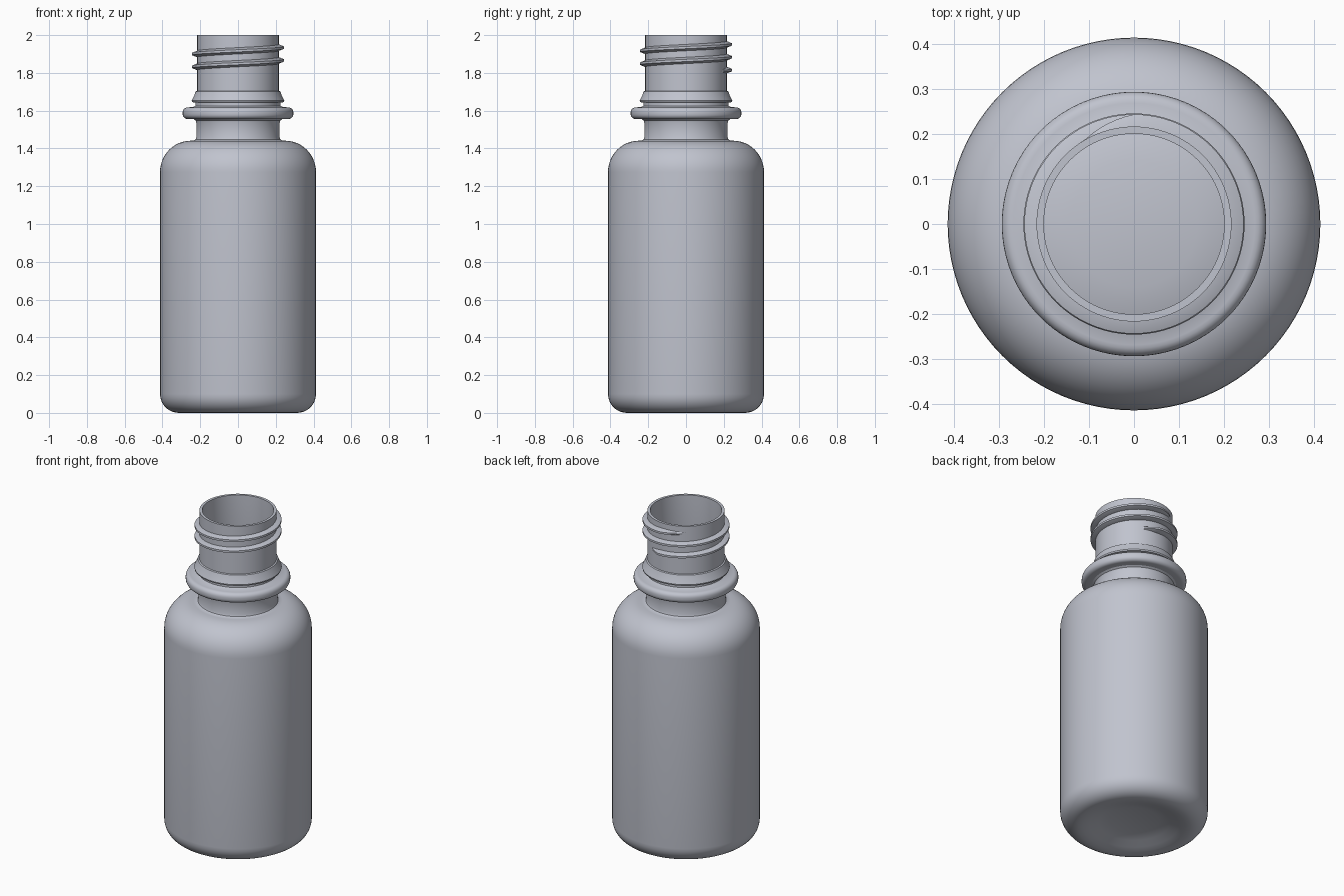
import bpy, bmesh, math

cube = bpy.data.objects.get("Cube")
if cube:
    bpy.data.objects.remove(cube, do_unlink=True)

# One pale blue-grey plastic
plastic = bpy.data.materials.new("pale_grey_plastic")
plastic.use_nodes = True
COLOUR = (0.53, 0.55, 0.62, 1.0)
plastic.diffuse_color = COLOUR
bsdf = plastic.node_tree.nodes["Principled BSDF"]
bsdf.inputs["Base Color"].default_value = COLOUR
bsdf.inputs["Roughness"].default_value = 0.5


def arc(cr, cz, rr, rz, start, end, steps):
    """Points of an elliptical arc in the (radius, z) plane, degrees."""
    pts = []
    for i in range(steps + 1):
        a = math.radians(start + (end - start) * i / steps)
        pts.append((cr + rr * math.cos(a), cz + rz * math.sin(a)))
    return pts


def finish(bm, name):
    bmesh.ops.recalc_face_normals(bm, faces=bm.faces)
    mesh = bpy.data.meshes.new(name)
    bm.to_mesh(mesh)
    bm.free()
    mesh.materials.append(plastic)
    obj = bpy.data.objects.new(name, mesh)
    bpy.context.collection.objects.link(obj)
    bpy.ops.object.select_all(action='DESELECT')
    obj.select_set(True)
    bpy.context.view_layer.objects.active = obj
    bpy.ops.object.shade_smooth_by_angle(angle=math.radians(32))
    return obj


def lathe(profile, name, steps=96):
    bm = bmesh.new()
    verts = [bm.verts.new((r, 0, z)) for r, z in profile]
    edges = [bm.edges.new(pair) for pair in zip(verts, verts[1:])]
    bmesh.ops.spin(bm, geom=verts + edges, cent=(0, 0, 0), axis=(0, 0, 1),
                   angle=2 * math.pi, steps=steps)
    bmesh.ops.remove_doubles(bm, verts=bm.verts, dist=1e-5)
    return finish(bm, name)


# Outer wall: recessed base, rounded foot, straight side, round shoulder
outer = [(0, 0.045), (0.14, 0.043), (0.2, 0.028), (0.25, 0.012), (0.285, 0.003)]
outer += arc(0.313, 0.1, 0.1, 0.1, -90, 0, 8)
outer += arc(0.25, 1.275, 0.163, 0.166, 0, 90, 12)
# Neck with small fillets
outer += [(0.235, 1.442), (0.225, 1.447), (0.221, 1.458), (0.221, 1.538),
          (0.225, 1.549), (0.236, 1.556)]
# Support flange
outer += arc(0.268, 1.581, 0.025, 0.025, -90, 0, 5)
outer += arc(0.268, 1.592, 0.025, 0.025, 0, 90, 5)
# Groove, flared collar and plain mouth
outer += [(0.236, 1.62), (0.226, 1.626), (0.226, 1.643), (0.243, 1.645),
          (0.245, 1.653), (0.232, 1.68), (0.224, 1.702), (0.216, 1.705), (0.216, 2.0)]
# Inner wall, following the outside
inner = [(0.2, 2.0), (0.2, 1.45), (0.206, 1.43), (0.225, 1.422)]
inner += arc(0.25, 1.275, 0.143, 0.146, 90, 0, 12)
inner += arc(0.313, 0.1, 0.08, 0.08, 0, -90, 8)
inner += [(0.25, 0.032), (0.2, 0.048), (0.14, 0.063), (0, 0.065)]
lathe(outer + inner, "bottle_body")

# Screw thread: two turns around the mouth, running out at both ends
START, END, STEP = 60, 845, 5
PITCH = 0.068
bm = bmesh.new()
rings = []
for deg in range(START, END + 1, STEP):
    a = math.radians(deg)
    z = 1.815 + PITCH * (deg - 90) / 360
    fade = max(0.0, min(1.0, (deg - START) / 25, (END - deg) / 35))
    tip = 0.212 + 0.031 * fade
    base, crest = 0.006 + 0.011 * fade, 0.003 + 0.003 * fade
    section = [(0.205, -base), (0.216, -base), (tip, -crest),
               (tip, crest), (0.216, base), (0.205, base)]
    rings.append([bm.verts.new((r * math.cos(a), r * math.sin(a), z + dz))
                  for r, dz in section])
for r0, r1 in zip(rings, rings[1:]):
    for i in range(6):
        j = (i + 1) % 6
        bm.faces.new((r0[i], r0[j], r1[j], r1[i]))
bm.faces.new(rings[0])
bm.faces.new(rings[-1])
finish(bm, "screw_thread")
